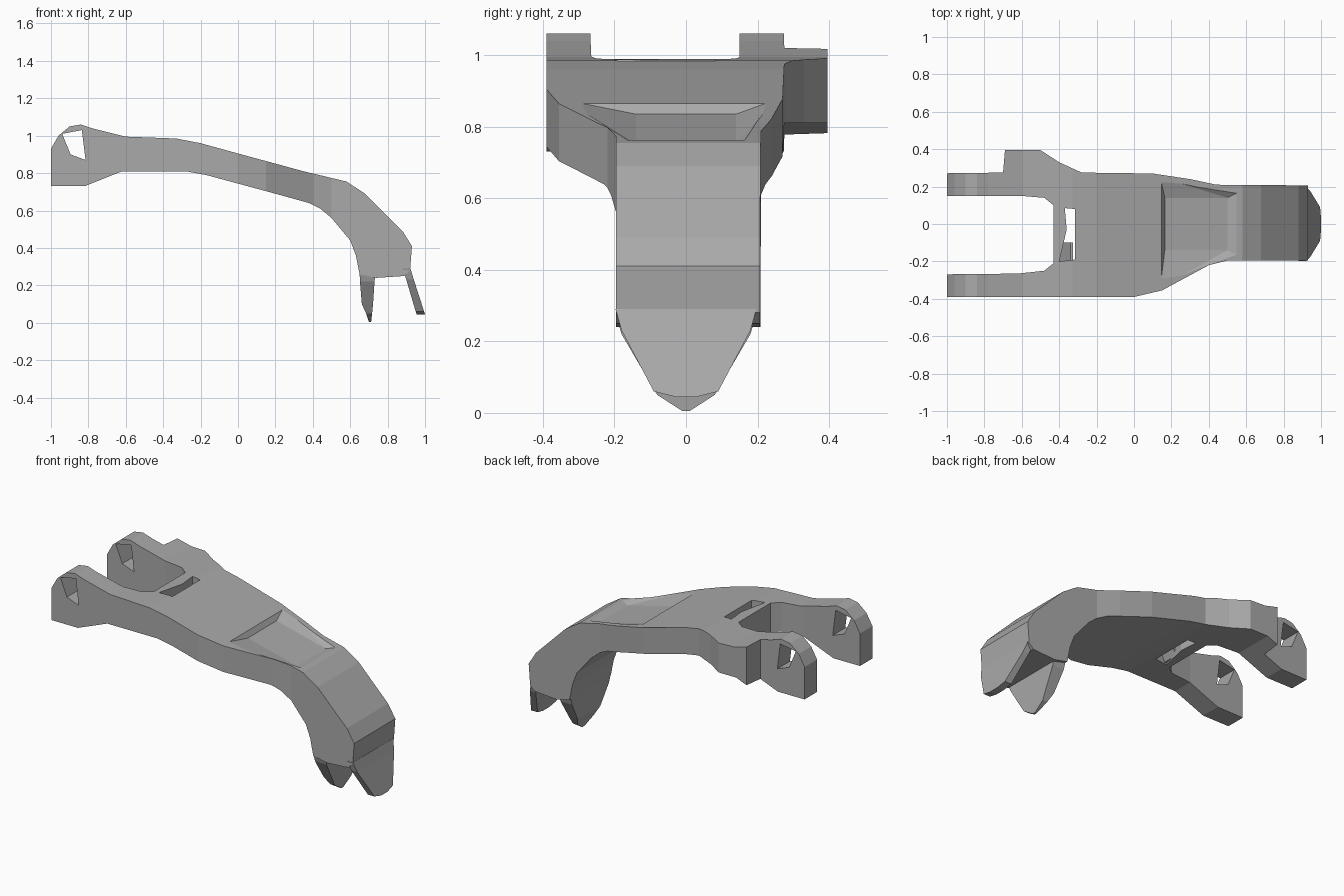
import bpy
import bmesh
from mathutils import Vector

old = bpy.data.objects.get("Cube")
if old:
    bpy.data.objects.remove(old, do_unlink=True)

grey = bpy.data.materials.new("mid grey")
grey.use_nodes = True
colour = (0.4, 0.4, 0.4, 1)
grey.diffuse_color = colour
grey.node_tree.nodes["Principled BSDF"].inputs["Base Color"].default_value = colour


def finish(name, bm):
    bmesh.ops.recalc_face_normals(bm, faces=bm.faces)
    mesh = bpy.data.meshes.new(name)
    bm.to_mesh(mesh)
    bm.free()
    mesh.materials.append(grey)
    obj = bpy.data.objects.new(name, mesh)
    bpy.context.scene.collection.objects.link(obj)
    return obj


def prism(name, outline, place, low, high):
    """Extrude a 2D outline; place(a, b, depth) gives the 3D point."""
    bm = bmesh.new()
    ends = [[bm.verts.new(place(a, b, d)) for a, b in outline] for d in (low, high)]
    for ring in ends:
        bm.faces.new(ring)
    for i in range(len(outline)):
        j = (i + 1) % len(outline)
        bm.faces.new((ends[0][i], ends[0][j], ends[1][j], ends[1][i]))
    return finish(name, bm)


def hull(name, points):
    bm = bmesh.new()
    for p in points:
        bm.verts.new(p)
    bmesh.ops.convex_hull(bm, input=bm.verts)
    return finish(name, bm)


def side(x, z, y):
    return Vector((x, y, z))


def plan(x, y, z):
    return Vector((x, y, z))


def combine(target, tool, operation):
    """Apply a boolean and discard the tool."""
    tool.hide_render = True
    mod = target.modifiers.new("cut", "BOOLEAN")
    mod.operation = operation
    mod.solver = "EXACT"
    mod.object = tool
    bpy.context.view_layer.objects.active = target
    bpy.ops.object.modifier_apply(modifier=mod.name)
    bpy.data.objects.remove(tool, do_unlink=True)


# Curved arm seen from the side
profile = [
    (-1, .93), (-.96, 1), (-.9, 1.05), (-.84, 1.06), (-.78, 1.04), (-.6, .995),
    (-.33, .985), (-.2, .96), (0, .905), (.35, .81), (.58, .755), (.68, .69),
    (.88, .49), (.93, .41), (.92, .28), (.89, .25), (.74, .24), (.65, .26),
    (.63, .36), (.6, .44), (.5, .56), (.44, .61), (.38, .64), (.2, .69),
    (-.17, .79), (-.28, .81), (-.62, .81), (-.82, .73), (-1, .73)]
arm = prism("arm", profile, side, -.6, .6)

# Forked outline seen from above
fork = [
    (-1.1, .27), (-.7, .275), (-.69, .395), (-.5, .395), (-.4, .33), (-.28, .275),
    (.1, .27), (.3, .24), (.44, .21), (1.1, .205), (1.1, -.195), (.5, -.195),
    (.4, -.22), (.15, -.355), (0, -.39), (-1.1, -.39), (-1.1, -.27), (-.62, -.265),
    (-.48, -.25), (-.43, -.21), (-.43, .1), (-.48, .14), (-.6, .15), (-1.1, .15)]
combine(arm, prism("fork_outline", fork, plan, -.2, 1.3), "INTERSECT")

# Eye holes through both fork ends
eye = [(-.94, 1.01), (-.835, 1.03), (-.815, .87), (-.895, .9)]
combine(arm, prism("eye_cutter", eye, side, -.7, .7), "DIFFERENCE")

# Slot behind the fork
slot = [(-.37, .085), (-.315, .08), (-.315, -.19), (-.4, -.2), (-.36, -.03)]
combine(arm, prism("slot_cutter", slot, plan, .5, 1.2), "DIFFERENCE")

# Shallow recess with a stepped edge and flared sides
recess = [(.165, -.14, .835), (.165, .14, .835), (.5, -.14, .752), (.5, .14, .752),
          (.14, -.34, .875), (.14, .25, .875), (.56, -.17, .765), (.56, .17, .765),
          (.16, -.2, 1), (.16, .2, 1), (.5, -.16, .9), (.5, .16, .9)]
combine(arm, hull("recess_cutter", recess), "DIFFERENCE")

# Sloping rib inside the slot
rib = [(-.4, .82), (-.385, .82), (-.325, .93), (-.34, .93)]
prism("slot_rib", rib, side, -.2, -.1)


def claw(name, rows):
    """Tapered plate: each row is half width, height, outer x, inner x."""
    bm = bmesh.new()
    rings = []
    for w, z, outer, inner in rows:
        corners = ((outer, -w), (outer, w), (inner, w), (inner, -w))
        rings.append([bm.verts.new((x, y, z)) for x, y in corners])
    for a, b in zip(rings, rings[1:]):
        for i in range(4):
            j = (i + 1) % 4
            bm.faces.new((a[i], a[j], b[j], b[i]))
    bm.faces.new(rings[0])
    bm.faces.new(rings[-1])
    return finish(name, bm)


# Two gripping claws below the arm
claw("outer_claw", [(.197, .29, .922, .88), (.18, .23, .94, .9),
                    (.09, .06, .995, .95), (.03, .045, 1, .955)])
claw("inner_claw", [(.195, .27, .65, .735), (.18, .22, .652, .73),
                    (.11, .1, .662, .722), (.08, .05, .685, .717), (.01, .005, .7, .712)])
